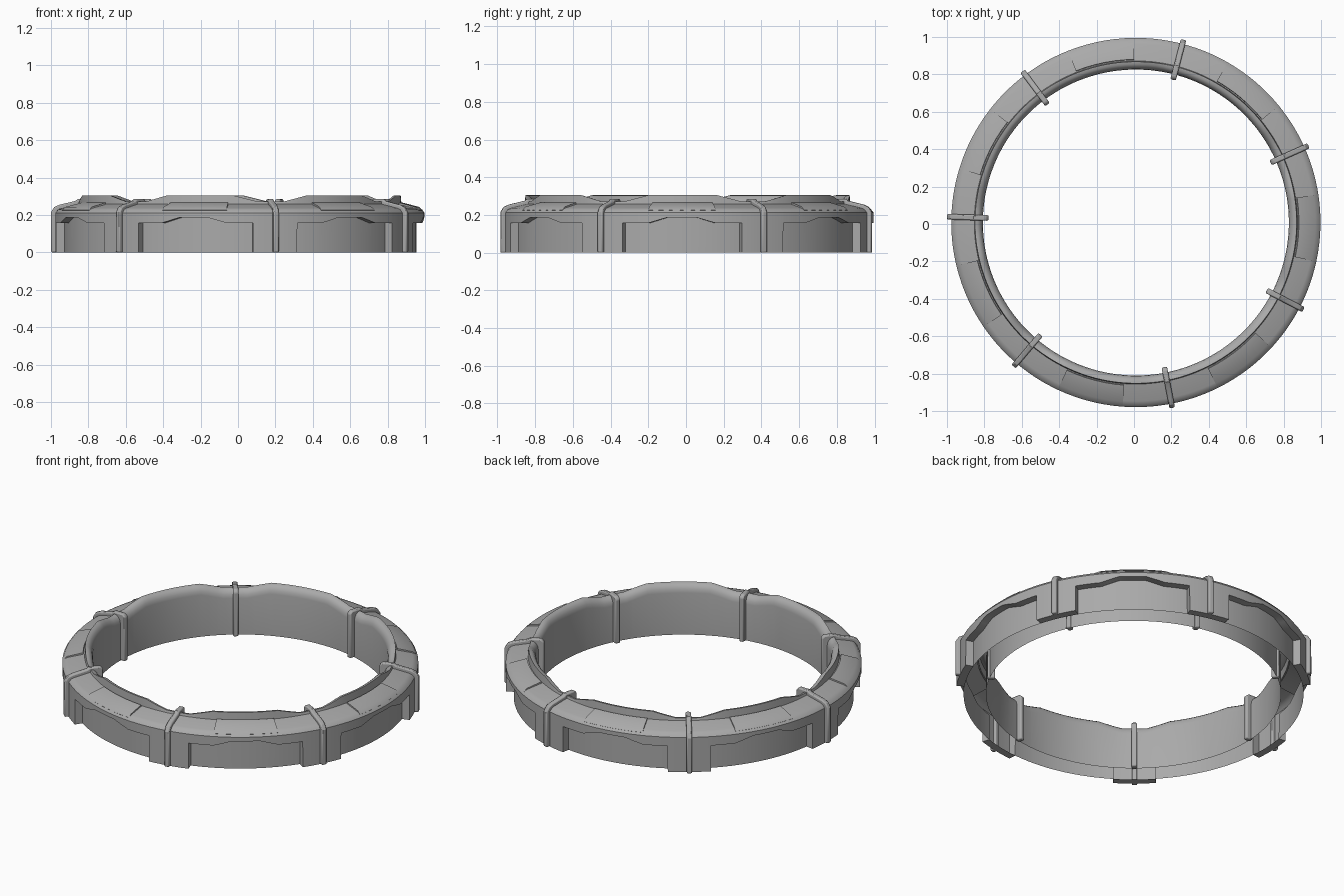
import bpy, bmesh
from math import radians, cos, sin

if "Cube" in bpy.data.objects:
    bpy.data.objects.remove(bpy.data.objects["Cube"])

N = 7
STEP = 360 / N
PHASE = -1.75          # angle of the first panel centre
CX, CY = 0.01, 0.008
EDGE = 18.7            # half angle of an outer recess
WALL, RECESS, INNER = 0.987, 0.942, 0.818

grey = bpy.data.materials.new("dark_grey")
grey.diffuse_color = (0.4, 0.4, 0.4, 1)
grey.use_nodes = True
grey.node_tree.nodes["Principled BSDF"].inputs["Base Color"].default_value = grey.diffuse_color


def polar(r, z, deg, side=0.0):
    a = radians(deg)
    return (CX + r * cos(a) - side * sin(a), CY + r * sin(a) + side * cos(a), z)


def ramp(x, x0, y0, x1, y1):
    t = min(max((x - x0) / (x1 - x0), 0), 1)
    return y0 + (y1 - y0) * t


def loft(bm, sections, ring):
    # Joins a run of equal cross-sections. A ring closes on itself but its
    # profile stays open underneath; otherwise the profile closes with end caps
    rows = [[bm.verts.new(p) for p in s] for s in sections]
    n = len(rows[0])
    for i in range(len(rows) if ring else len(rows) - 1):
        a, b = rows[i], rows[(i + 1) % len(rows)]
        for j in range(n - 1 if ring else n):
            k = (j + 1) % n
            bm.faces.new((a[j], a[k], b[k], b[j]))
    if not ring:
        bm.faces.new(rows[0])
        bm.faces.new(rows[-1][::-1])


def finish(bm, name, bevel=0):
    bmesh.ops.remove_doubles(bm, verts=bm.verts, dist=1e-5)
    bmesh.ops.recalc_face_normals(bm, faces=bm.faces)
    me = bpy.data.meshes.new(name)
    bm.to_mesh(me)
    bm.free()
    me.materials.append(grey)
    ob = bpy.data.objects.new(name, me)
    bpy.context.collection.objects.link(ob)
    if bevel:
        m = ob.modifiers.new("bevel", "BEVEL")
        m.width, m.segments = bevel, 2
        m.limit_method, m.angle_limit = "ANGLE", radians(40)
    bpy.ops.object.select_all(action="DESELECT")
    ob.select_set(True)
    bpy.context.view_layer.objects.active = ob
    bpy.ops.object.shade_smooth_by_angle(angle=radians(30))
    return ob


# Ring shell, open below: rounded inner crest, sloped roof, arched recesses
def body_section(t, deg):
    d = abs(t)
    crest = ramp(d, 12.2, 0.305, 21, 0.272)
    arch = ramp(d, 4.5, 0.187, 10.5, 0.157) if d <= EDGE else 0.0
    profile = [(INNER, 0), (INNER, crest - 0.05), (0.822, crest - 0.028),
               (0.832, crest - 0.012), (0.845, crest - 0.002), (0.86, crest),
               (0.864, 0.258), (0.955, 0.237), (0.974, 0.229), (WALL, 0.212),
               (WALL, arch), (RECESS, arch), (RECESS, 0)]
    return [polar(r, z, deg) for r, z in profile]


half = [0, 2.2, 4.5, 7.5, 10.5, 12.2, 15, 17, EDGE, EDGE + 0.06, 21, 23.5]
ts = [-t for t in reversed(half[1:])] + half + [STEP / 2]
bm = bmesh.new()
loft(bm, [body_section(t, PHASE + k * STEP + t) for k in range(N) for t in ts], True)
finish(bm, "ring_shell")

# Raised plates on the roof
bm = bmesh.new()
plate = [(0.868, 0.25), (0.872, 0.266), (0.96, 0.243), (0.978, 0.226), (0.97, 0.215)]
for k in range(N):
    loft(bm, [[polar(r, z, PHASE + k * STEP + t) for r, z in plate]
              for t in (-10.5, -7, -3.5, 0, 3.5, 7, 10.5)], False)
finish(bm, "roof_plates")

# Clamp ribs wrapping over the ring between the recesses
bm = bmesh.new()
rib = [(0.788, 0), (0.788, 0.27), (0.803, 0.285), (0.868, 0.285), (0.88, 0.275),
       (0.965, 0.255), (0.993, 0.242), (1.01, 0.215), (1.01, 0),
       (0.97, 0), (0.97, 0.2), (0.83, 0.2), (0.83, 0)]
for k in range(N):
    deg = PHASE + (k + 0.5) * STEP
    loft(bm, [[polar(r, z, deg, s) for r, z in rib] for s in (-0.015, 0.015)], False)
finish(bm, "clamp_ribs", 0.007)
